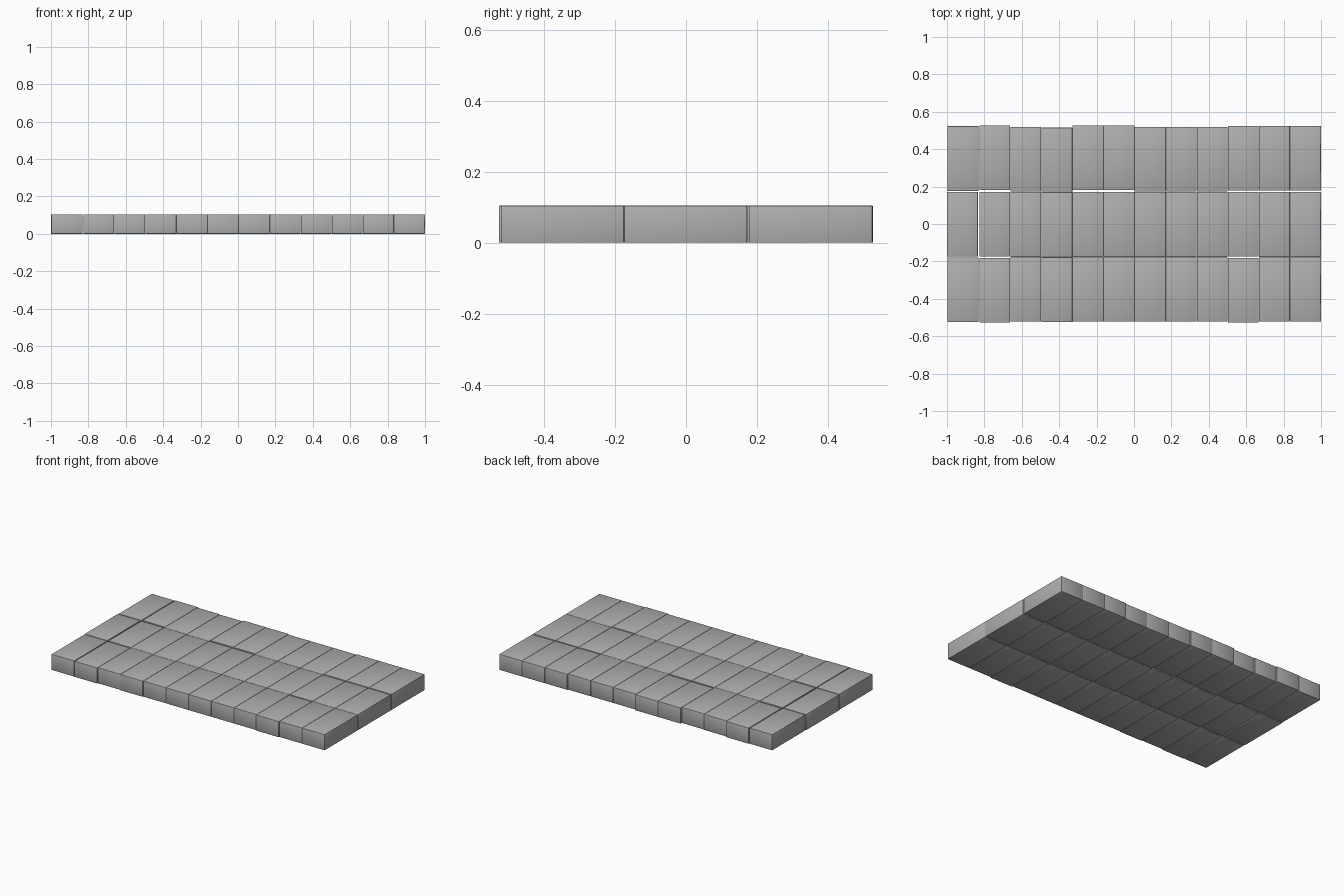
import bpy
import bmesh
from mathutils import Matrix, Vector

if "Cube" in bpy.data.objects:
    bpy.data.objects.remove(bpy.data.objects["Cube"])

W, D, H = 0.165, 0.346, 0.104   # one paving block
PITCH = 0.1661

grey = bpy.data.materials.new("dark_grey")
grey.diffuse_color = (0.43, 0.43, 0.43, 1)
grey.use_nodes = True
grey.node_tree.nodes["Principled BSDF"].inputs["Base Color"].default_value = grey.diffuse_color


def paving_row(name, front_edges, first_nudge):
    """One row of twelve separate blocks, each with its own front edge in y."""
    bm = bmesh.new()
    for i, y in enumerate(front_edges):
        x = -1.0 + first_nudge if i == 0 else 1.0 - (12 - i) * PITCH
        centre = Vector((x + W / 2, y + D / 2, H / 2))
        m = Matrix.Translation(centre) @ Matrix.Diagonal((W, D, H, 1))
        bmesh.ops.create_cube(bm, size=1, matrix=m)
    # Tiny rounded edges, smooth shaded
    bmesh.ops.bevel(bm, geom=bm.edges[:], offset=0.0015, segments=2,
                    profile=0.5, affect='EDGES')
    for f in bm.faces:
        f.smooth = True
    mesh = bpy.data.meshes.new(name)
    bm.to_mesh(mesh)
    bm.free()
    mesh.materials.append(grey)
    obj = bpy.data.objects.new(name, mesh)
    bpy.context.collection.objects.link(obj)


# Front row, a few blocks pushed slightly forward
front = [-0.521] * 12
front[0], front[1], front[3], front[9] = -0.525, -0.527, -0.525, -0.527
paving_row("front_block_row", front, 0.003)

# Middle row, nearly straight
middle = [-0.174] * 12
middle[3] = -0.178
paving_row("middle_block_row", middle, 0.0)

# Back row, uneven outer edge
back_tops = [0.523, 0.527, 0.519, 0.515, 0.527, 0.527,
             0.519, 0.519, 0.519, 0.525, 0.525, 0.525]
paving_row("back_block_row", [t - D for t in back_tops], 0.003)
